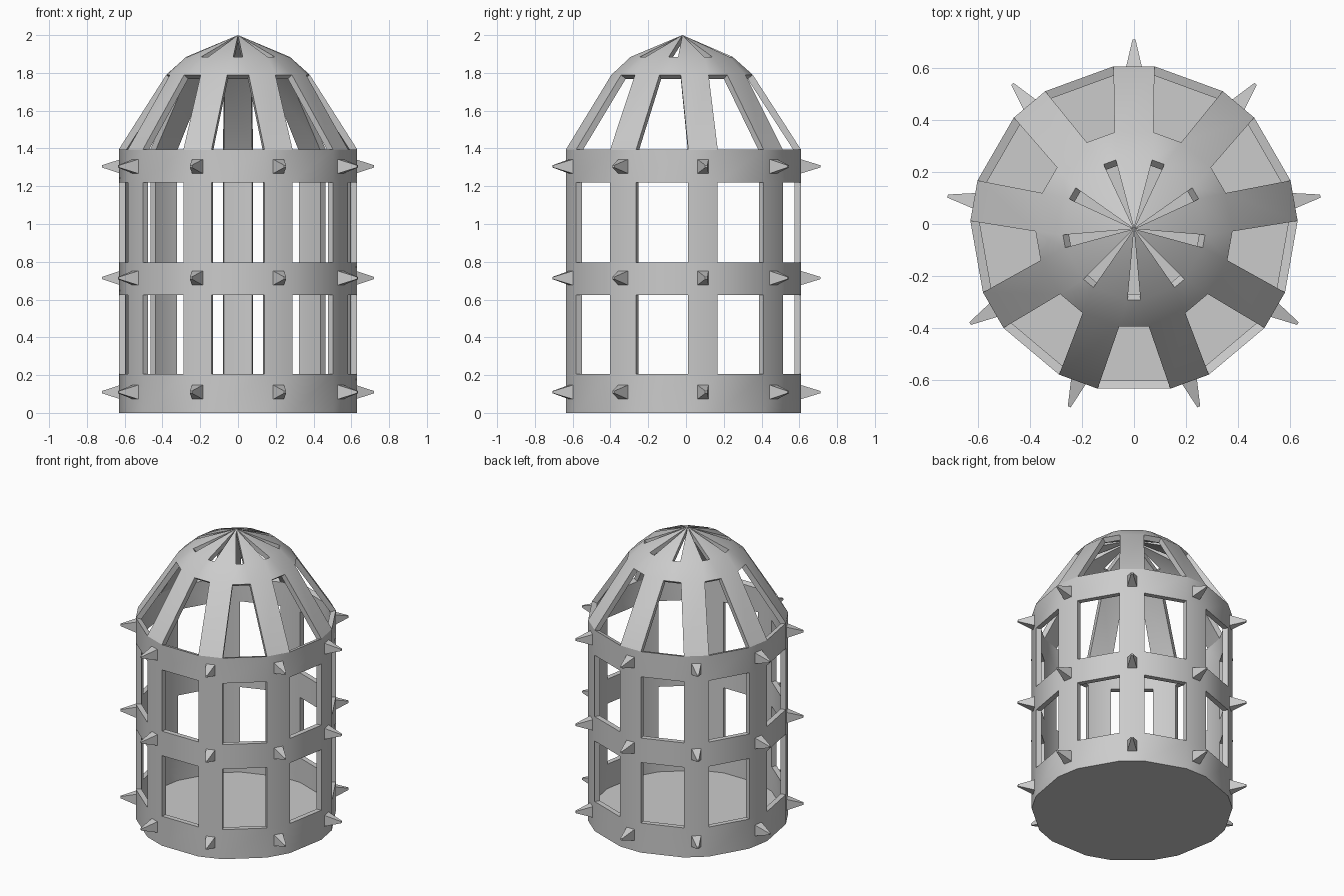
import bpy, bmesh
from math import radians, cos, sin
from mathutils import Matrix, Vector

if "Cube" in bpy.data.objects:
    bpy.data.objects.remove(bpy.data.objects["Cube"])

N = 9            # windows / bars around the cage
CY = -0.019      # y of the cage axis

# levels: outer radius, outer z, inner radius, inner z, half window angle
LEVELS = [
    (0.632, 0.000, 0.597, 0.035, 12.8),
    (0.632, 0.205, 0.597, 0.205, 12.8),
    (0.632, 0.625, 0.597, 0.625, 12.8),
    (0.632, 0.795, 0.597, 0.795, 12.8),
    (0.632, 1.220, 0.597, 1.220, 12.8),
    (0.632, 1.395, 0.597, 1.385, 12.8),
    (0.380, 1.790, 0.352, 1.768, 8.6),
    (0.275, 1.885, 0.252, 1.858, 5.2),
]
APEX = (2.0, 1.963)
OPEN_BANDS = (1, 3, 5)   # bands whose window segments are left out


def finish(bm, name):
    bmesh.ops.recalc_face_normals(bm, faces=bm.faces)
    me = bpy.data.meshes.new(name)
    bm.to_mesh(me)
    bm.free()
    ob = bpy.data.objects.new(name, me)
    bpy.context.collection.objects.link(ob)
    ob.location.y = CY
    return ob


def ring(bm, r, z, half):
    # vertex pairs on both sides of each window; even segments are windows
    out = []
    for i in range(N):
        for s in (-1, 1):
            a = radians(-90 + i * 360 / N + s * half)
            out.append(bm.verts.new((r * cos(a), r * sin(a), z)))
    return out


def shell(bm, inner):
    o = 2 if inner else 0
    rings = [ring(bm, L[o], L[o + 1], L[4]) for L in LEVELS]
    tip = bm.verts.new((0, 0, APEX[inner]))
    n = 2 * N
    bm.faces.new(rings[0])                       # floor
    for b in range(len(rings) - 1):
        for i in range(n):
            if b in OPEN_BANDS and i % 2 == 0:
                continue
            j = (i + 1) % n
            bm.faces.new((rings[b][i], rings[b][j], rings[b + 1][j], rings[b + 1][i]))
    for i in range(1, n, 2):                     # crown with slits
        bm.faces.new((rings[-1][i], rings[-1][(i + 1) % n], tip))
    return [v for r in rings for v in r] + [tip]


# cage: outer and inner shell joined along every opening
bm = bmesh.new()
outer = shell(bm, 0)
inner = shell(bm, 1)
twin = dict(zip(outer, inner))
for e in [e for e in bm.edges if len(e.link_faces) == 1]:
    a, b = e.verts
    if a in twin and b in twin:
        bm.faces.new((a, b, twin[b], twin[a]))
cage = finish(bm, "cage")

# spikes: tapered blocks on every bar, three rows
bm = bmesh.new()
for z in (0.11, 0.714, 1.305):
    for i in range(N):
        verts = bmesh.ops.create_cube(bm, size=1)["verts"]
        turn = Matrix.Rotation(radians(90 + i * 360 / N), 4, 'Z')
        for v in verts:
            tip = v.co.x > 0
            w, h = (0.006, 0.006) if tip else (0.034, 0.043)
            v.co = turn @ Vector((0.73 if tip else 0.61,
                                  w if v.co.y > 0 else -w,
                                  z + (h if v.co.z > 0 else -h)))
finish(bm, "spikes")

# smooth dome and wall, sharp rims
bpy.ops.object.select_all(action='DESELECT')
cage.select_set(True)
bpy.context.view_layer.objects.active = cage
bpy.ops.object.shade_smooth_by_angle(angle=radians(30))
